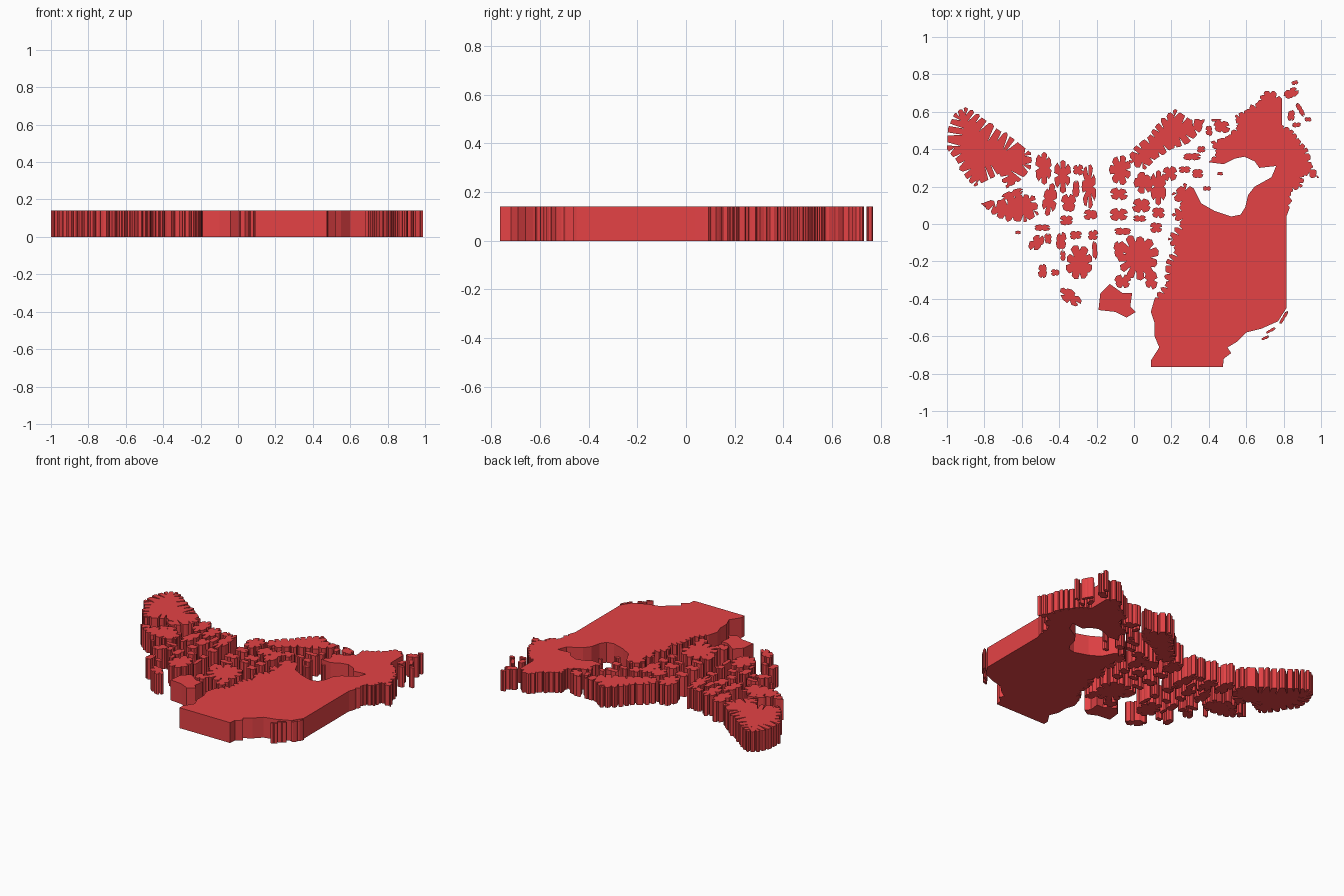
import bpy, bmesh, math, random
from mathutils import Vector

random.seed(4)
H = 0.14

red = bpy.data.materials.new("map_red")
red.diffuse_color = (0.78, 0.055, 0.06, 1)


def coast(pts, depth, step=0.04, closed=False):
    """Roughen a counter-clockwise coastline with narrow inlets."""
    pts = [Vector(p) for p in pts]
    out = []
    pairs = list(zip(pts, pts[1:] + pts[:1]))
    if not closed:
        pairs.pop()
    for a, b in pairs:
        d = b - a
        inward = Vector((-d.y, d.x)).normalized()
        n = max(1, round(d.length / step))
        out.append(a)
        for i in range(n):
            t = (i + random.uniform(0.4, 0.6)) / n
            w = 0.16 / n
            deep = depth * random.uniform(0.3, 1)
            slant = d.normalized() * random.uniform(-0.2, 0.2) * deep
            if i:
                out.append(a + d * (i / n) - inward * random.uniform(0, 0.012))
            out += [a + d * (t - w), a + d * t + inward * deep + slant, a + d * (t + w)]
    if not closed:
        out.append(pts[-1])
    return out


def lobed(cx, cy, rx, ry, rot=0):
    """Leaf-like island: rounded lobes with notches between them."""
    n = max(4, int((rx + ry) * 50))
    c, s = math.cos(math.radians(rot)), math.sin(math.radians(rot))
    out = []
    for i in range(n):
        k = random.uniform(0.92, 1.15)
        for f, r in ((0, random.uniform(0.45, 0.8)), (0.15, 0.93 * k), (0.5, k), (0.85, 0.93 * k)):
            a = (i + f) / n * math.tau
            x, y = rx * r * math.cos(a), ry * r * math.sin(a)
            out.append(Vector((cx + x * c - y * s, cy + x * s + y * c)))
    return out


def slab(name, outlines):
    """Extrude flat outlines into one object of map height."""
    bm = bmesh.new()
    for pts in outlines:
        face = bm.faces.new([bm.verts.new((p[0], p[1], 0)) for p in pts])
        ext = bmesh.ops.extrude_face_region(bm, geom=[face], use_keep_orig=True)
        bmesh.ops.translate(bm, vec=(0, 0, H),
                            verts=[g for g in ext["geom"] if isinstance(g, bmesh.types.BMVert)])
    bmesh.ops.recalc_face_normals(bm, faces=bm.faces)
    bmesh.ops.triangulate(bm, faces=[f for f in bm.faces if len(f.verts) > 4], ngon_method='EAR_CLIP')
    me = bpy.data.meshes.new(name)
    bm.to_mesh(me)
    bm.free()
    me.materials.append(red)
    bpy.context.collection.objects.link(bpy.data.objects.new(name, me))


# Mainland: straight borders south and east, rough coasts elsewhere
south = [(.09, -.765), (.475, -.765), (.48, -.72), (.52, -.69), (.50, -.66), (.55, -.63),
         (.60, -.58), (.68, -.56), (.77, -.52), (.815, -.45), (.815, .04)]
east = [(.83, .08), (.84, .17), (.90, .20), (.91, .26), (.99, .245), (.95, .32), (.93, .40),
        (.885, .45), (.85, .50), (.79, .53)]
north = [(.79, .67), (.75, .71), (.70, .71), (.66, .65), (.60, .61), (.54, .58), (.55, .52),
         (.50, .47), (.41, .44), (.44, .38), (.40, .33)]
bay = [(.48, .32), (.54, .35), (.59, .36), (.645, .335), (.67, .30), (.76, .31), (.735, .25),
       (.645, .20), (.61, .155), (.595, .09), (.57, .05), (.52, .04), (.43, .07), (.36, .11)]
west = [(.32, .19), (.27, .22), (.20, .16), (.25, .10), (.20, .05), (.25, 0), (.18, -.08),
        (.22, -.14), (.17, -.2), (.17, -.32), (.11, -.40)]
southwest = [(.09, -.47), (.11, -.53), (.11, -.60), (.135, -.66), (.09, -.73)]
slab("mainland", [south + coast(east, .025) + coast(north, .02) + bay + coast(west, .035) + southwest])

# Large western wing with deep fjords, and the ridge below it
wing = [(-.90, .625), (-.96, .59), (-.995, .51), (-1, .40), (-.95, .34), (-.90, .25), (-.85, .20),
        (-.79, .23), (-.72, .27), (-.68, .19), (-.61, .23), (-.55, .30), (-.55, .38), (-.60, .42),
        (-.65, .46), (-.72, .50), (-.80, .56)]
lower = [(-.82, .11), (-.72, .03), (-.58, .01), (-.51, .05), (-.53, .15), (-.62, .16), (-.71, .13)]
slab("west_wing", [coast(wing, .085, .045, True), coast(lower, .04, .045, True)])

# Northern arc and the block south of the central islands
arc = [(.06, .29), (.12, .35), (.20, .40), (.29, .43), (.36, .50), (.38, .56), (.30, .56),
       (.22, .615), (.12, .53), (.08, .47), (0, .41), (-.03, .33)]
block = [(-.19, -.46), (-.10, -.47), (-.04, -.50), (.01, -.47), (-.02, -.44), (-.01, -.37),
         (-.06, -.37), (-.13, -.32), (-.18, -.37)]
slab("north_arc", [coast(arc, .045, .045, True)])
slab("south_block", [block])

# Scattered islands: centre x, y, radius x, y, turn
west_islands = [
    (-.48, .30, .045, .09), (-.65, .16, .06, .02, 20), (-.45, .13, .04, .08, -10),
    (-.38, .26, .045, .085), (-.35, .11, .04, .05), (-.24, .20, .038, .11),
    (-.30, .29, .03, .03), (-.31, .19, .02, .05), (-.23, .05, .04, .03),
    (-.62, -.045, .016, .01), (-.49, -.02, .05, .02), (-.52, -.10, .035, .05, -30),
    (-.46, -.08, .02, .03), (-.36, .02, .04, .03), (-.39, -.09, .03, .05),
    (-.31, -.06, .035, .025), (-.22, -.06, .03, .03), (-.29, -.21, .075, .09),
    (-.49, -.25, .025, .04), (-.42, -.26, .025, .02), (-.34, -.39, .065, .035, -40),
    (-.38, -.17, .015, .03), (-.21, -.14, .015, .05)]
central_islands = [
    (-.07, .29, .06, .08), (-.08, .16, .05, .035), (-.08, .05, .05, .035), (-.06, -.04, .05, .022),
    (.02, -.18, .11, .12), (-.06, -.31, .045, .04), (.09, -.30, .035, .05), (-.08, -.14, .03, .05),
    (.05, .22, .05, .06), (.04, .10, .05, .04), (.03, .03, .04, .02), (.13, .20, .04, .09),
    (.13, .06, .035, .03), (.12, -.02, .035, .03)]
north_islands = [
    (.19, .27, .04, .04), (.27, .29, .035, .02), (.34, .27, .03, .025), (.31, .36, .05, .02),
    (.40, .50, .02, .03), (.47, .52, .045, .035), (.36, .40, .025, .02), (.39, .19, .025, .015),
    (.44, .555, .03, .008), (.46, .27, .018, .01)]
east_islands = [
    (.84, .70, .045, .028, 30), (.86, .755, .018, .012, 20), (.89, .61, .045, .014, -60),
    (.93, .56, .02, .013), (.84, .58, .02, .03), (.87, .53, .025, .014),
    (.80, -.50, .045, .010, 60), (.70, -.61, .024, .008, 25), (.73, -.57, .03, .008, 30)]
for name, group in (("west_islands", west_islands), ("central_islands", central_islands),
                    ("north_islands", north_islands), ("east_islands", east_islands)):
    slab(name, [lobed(*g) for g in group])
